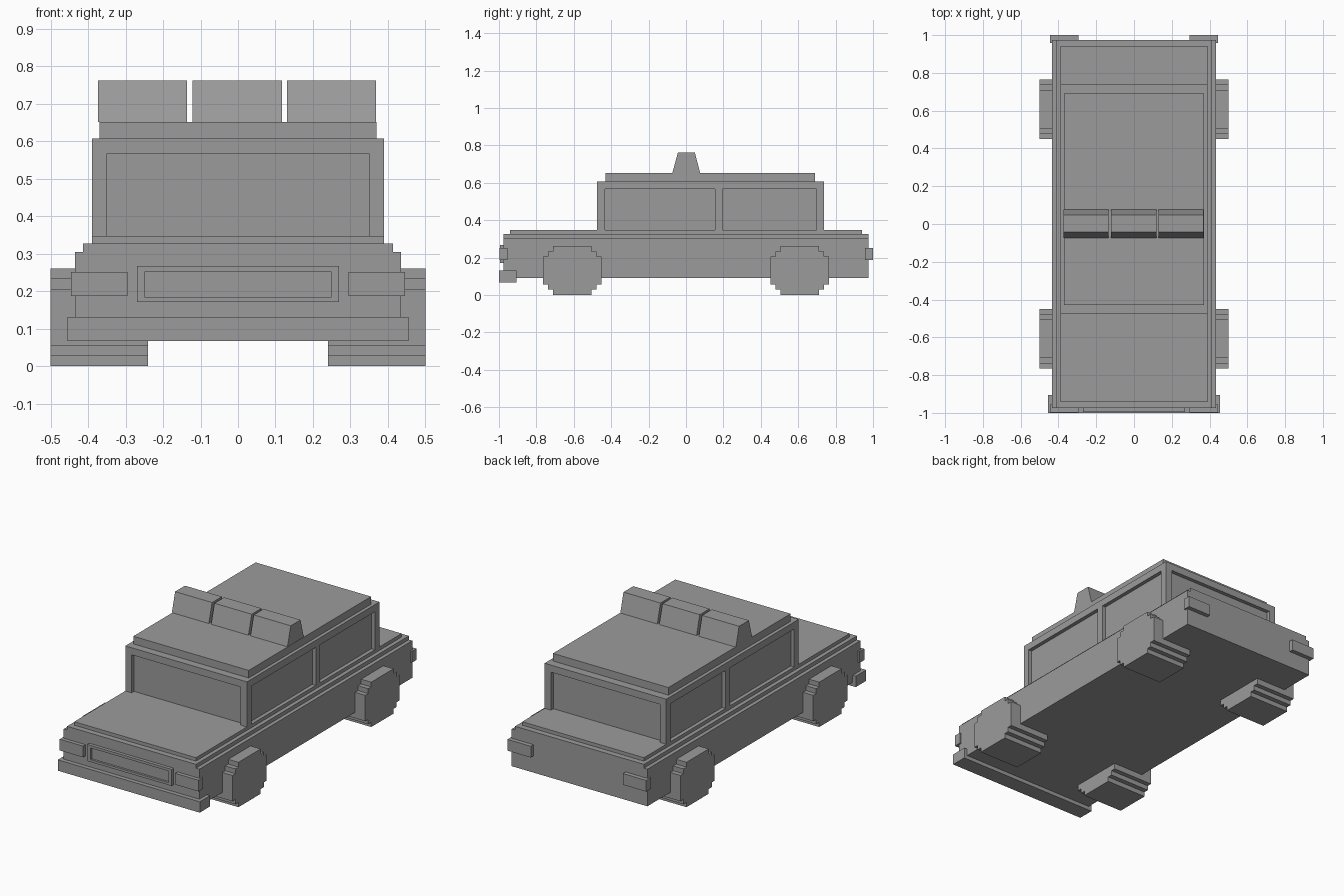
import bpy
import bmesh

if "Cube" in bpy.data.objects:
    bpy.data.objects.remove(bpy.data.objects["Cube"])

grey = bpy.data.materials.new("plain grey")
GREY = (0.33, 0.33, 0.33, 1.0)
grey.diffuse_color = GREY
grey.use_nodes = True
grey.node_tree.nodes["Principled BSDF"].inputs["Base Color"].default_value = GREY


def finish(name, bm):
    bmesh.ops.recalc_face_normals(bm, faces=bm.faces[:])
    mesh = bpy.data.meshes.new(name)
    bm.to_mesh(mesh)
    bm.free()
    mesh.materials.append(grey)
    obj = bpy.data.objects.new(name, mesh)
    bpy.context.scene.collection.objects.link(obj)
    return obj


def boxes(name, *ranges):
    """One object made of boxes, each given as x0, x1, y0, y1, z0, z1."""
    bm = bmesh.new()
    for x0, x1, y0, y1, z0, z1 in ranges:
        for v in bmesh.ops.create_cube(bm, size=1)["verts"]:
            v.co = (x1 if v.co.x > 0 else x0,
                    y1 if v.co.y > 0 else y0,
                    z1 if v.co.z > 0 else z0)
    return finish(name, bm)


def extrude_profile(name, points, x0, x1):
    """Extrude a (y, z) outline from x0 to x1."""
    bm = bmesh.new()
    face = bm.faces.new([bm.verts.new((x0, y, z)) for y, z in points])
    new = bmesh.ops.extrude_face_region(bm, geom=[face])["geom"]
    bmesh.ops.translate(bm, vec=(x1 - x0, 0, 0),
                        verts=[v for v in new if isinstance(v, bmesh.types.BMVert)])
    return finish(name, bm)


# Stepped lower body
boxes("lower_body", (-0.435, 0.435, -0.975, 0.975, 0.09, 0.305))
boxes("body_step", (-0.413, 0.413, -0.975, 0.975, 0.305, 0.327))
boxes("bonnet_and_deck", (-0.39, 0.39, -0.942, 0.942, 0.327, 0.347))

# Cabin: recessed glass core, pillars and header around the windows
FRONT, REAR, SIDE, SILL, HEAD, TOP = -0.475, 0.738, 0.39, 0.347, 0.567, 0.608
INSET, POST = 0.022, 0.041
boxes("windows", (-SIDE + INSET, SIDE - INSET, FRONT + INSET, REAR - INSET, SILL, HEAD))
boxes("cabin_header", (-SIDE, SIDE, FRONT, REAR, HEAD, TOP))
pillars = []
for y0, y1 in ((FRONT, FRONT + POST), (0.155, 0.195), (REAR - POST, REAR)):
    pillars.append((-SIDE, -SIDE + POST, y0, y1, SILL, HEAD))
    pillars.append((SIDE - POST, SIDE, y0, y1, SILL, HEAD))
boxes("cabin_pillars", *pillars)

# Roof plate and three-part light bar
boxes("roof", (-0.37, 0.37, -0.43, 0.69, TOP, 0.652))
bar = [(-0.073, 0.652), (0.076, 0.652), (0.047, 0.762), (-0.043, 0.762)]
for label, x0, x1 in (("right", -0.373, -0.136), ("middle", -0.121, 0.118),
                      ("left", 0.131, 0.368)):
    extrude_profile(f"roof_light_{label}", bar, x0, x1)

# Wheels with stepped octagonal outline
quarter = [(0.157, 0.075), (0.130, 0.075), (0.130, 0.1025),
           (0.102, 0.1025), (0.102, 0.13)]
upper = quarter + [(-y, z) for y, z in reversed(quarter)]
outline = upper + [(-y, -z) for y, z in upper]
for end, cy in (("front", -0.608), ("rear", 0.608)):
    for side, s in (("left", 1), ("right", -1)):
        extrude_profile(f"{end}_{side}_wheel",
                        [(cy + y, 0.131 + z) for y, z in outline], s * 0.24, s * 0.5)

# Bumper
boxes("front_bumper", (-0.455, 0.455, -1.0, -0.905, 0.068, 0.131))

# Grille: frame bars around a recessed panel
boxes("grille_panel", (-0.25, 0.25, -0.982, -0.97, 0.185, 0.252))
boxes("grille_frame",
      (-0.27, 0.27, -0.994, -0.97, 0.171, 0.185),
      (-0.27, 0.27, -0.994, -0.97, 0.252, 0.267),
      (-0.27, -0.25, -0.994, -0.97, 0.185, 0.252),
      (0.25, 0.27, -0.994, -0.97, 0.185, 0.252))

# Lamps wrapping the four corners
for side, s in (("left", 1), ("right", -1)):
    x0, x1 = sorted((s * 0.295, s * 0.445))
    boxes(f"{side}_headlight", (x0, x1, -0.997, -0.955, 0.187, 0.252))
    boxes(f"{side}_tail_light", (x0, x1, 0.957, 1.0, 0.187, 0.252))
